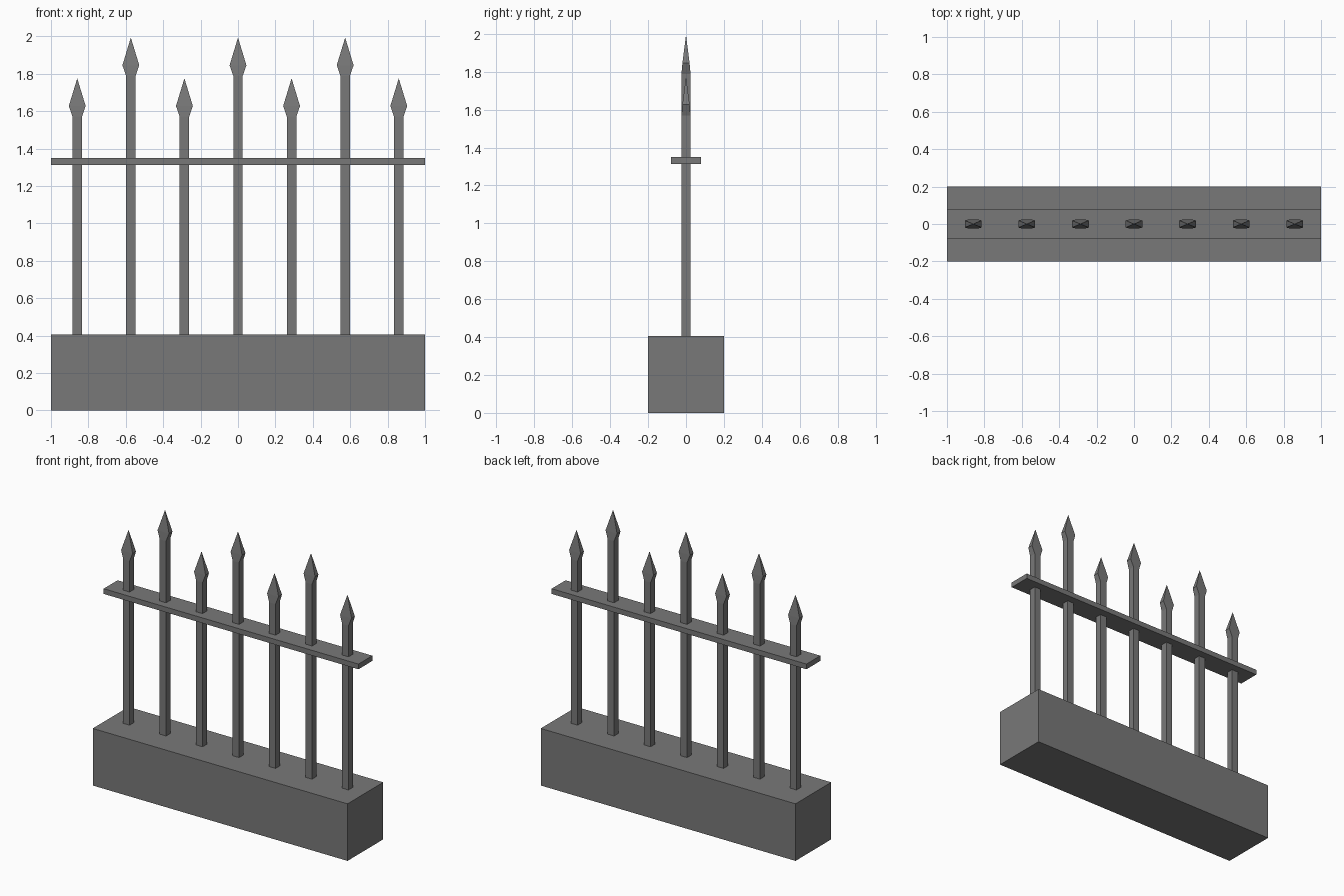
import bpy
import bmesh

cube = bpy.data.objects.get("Cube")
if cube:
    bpy.data.objects.remove(cube, do_unlink=True)

# Single iron and stone grey
grey = bpy.data.materials.new("dark_grey")
grey.use_nodes = True
colour = (0.19, 0.19, 0.19, 1)
grey.diffuse_color = colour
grey.node_tree.nodes["Principled BSDF"].inputs["Base Color"].default_value = colour


def finish(name, bm, x=0):
    bmesh.ops.recalc_face_normals(bm, faces=bm.faces)
    mesh = bpy.data.meshes.new(name)
    bm.to_mesh(mesh)
    bm.free()
    mesh.materials.append(grey)
    obj = bpy.data.objects.new(name, mesh)
    obj.location.x = x
    bpy.context.collection.objects.link(obj)


def stack(name, sections, tip=None, x=0):
    """Join rectangular sections (half width, half depth, height), with an optional point."""
    bm = bmesh.new()
    rings = [[bm.verts.new((sx * w, sy * d, z))
              for sx, sy in ((-1, -1), (1, -1), (1, 1), (-1, 1))]
             for w, d, z in sections]
    bm.faces.new(rings[0])
    for low, high in zip(rings, rings[1:]):
        for i in range(4):
            j = (i + 1) % 4
            bm.faces.new((low[i], low[j], high[j], high[i]))
    if tip is None:
        bm.faces.new(rings[-1])
    else:
        point = bm.verts.new((0, 0, tip))
        for i in range(4):
            bm.faces.new((rings[-1][i], rings[-1][(i + 1) % 4], point))
    finish(name, bm, x)


# Plinth and horizontal rail
stack("base_wall", [(1, 0.2, 0), (1, 0.2, 0.405)])
stack("cross_rail", [(1, 0.078, 1.313), (1, 0.078, 1.35)])

# Spear-topped bars, alternating short and tall
for i in range(-3, 4):
    tip = 1.775 if i % 2 else 1.993
    stack(f"spear_bar_{i + 4}",
          [(0.025, 0.024, 0.4), (0.025, 0.024, tip - 0.205), (0.045, 0.019, tip - 0.148)],
          tip, i * 0.2865)
